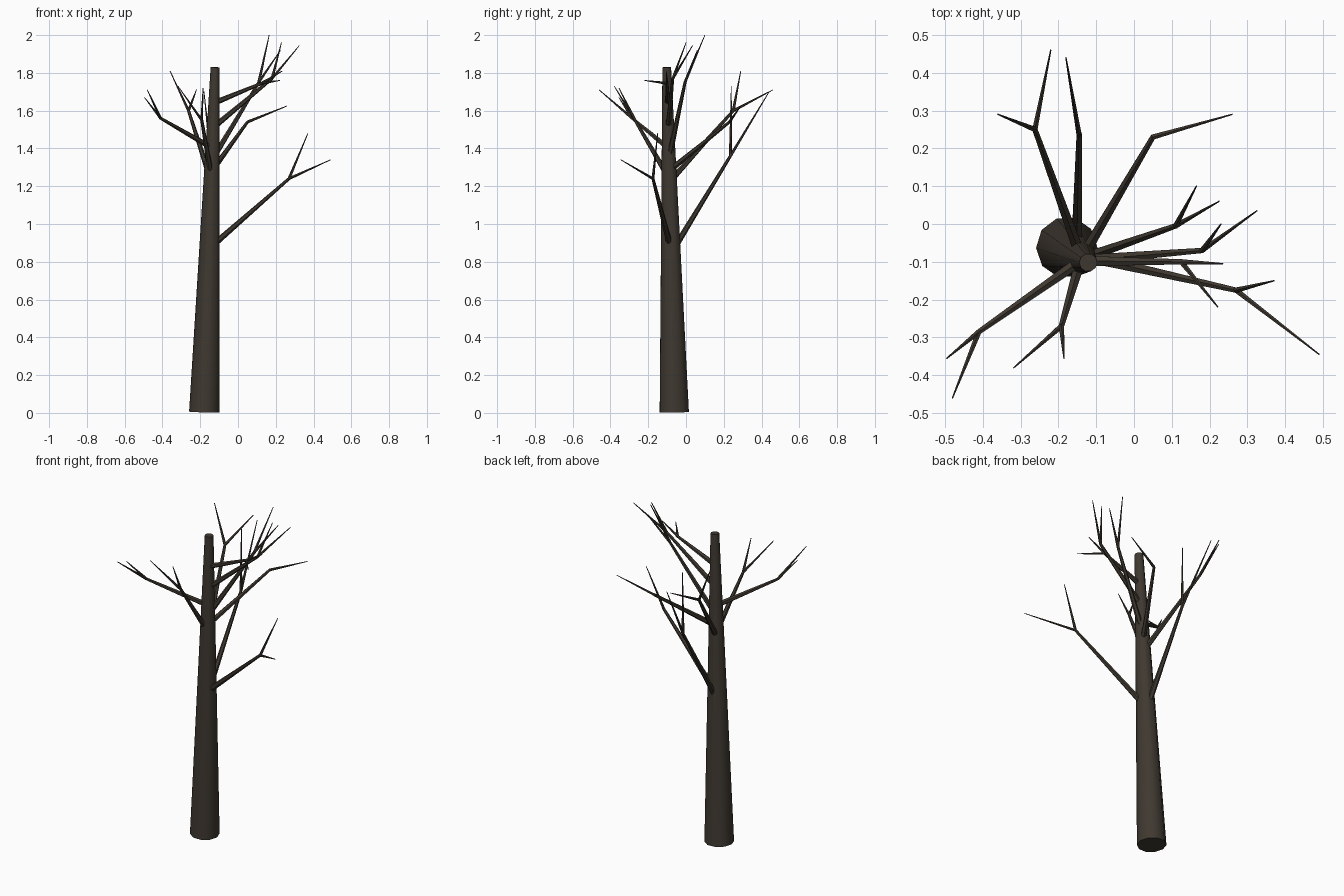
import bpy, bmesh, math
from mathutils import Vector, Matrix

if "Cube" in bpy.data.objects:
    bpy.data.objects.remove(bpy.data.objects["Cube"], do_unlink=True)

# Single dark bark colour
bark = bpy.data.materials.new("dark_bark")
bark.use_nodes = True
colour = (0.05, 0.04, 0.03, 1)
bark.diffuse_color = colour
bsdf = bark.node_tree.nodes["Principled BSDF"]
bsdf.inputs["Base Color"].default_value = colour
bsdf.inputs["Roughness"].default_value = 0.9


def limb(bm, start, end, r1, r2, sides):
    """Add a tapered round limb between two points."""
    start, end = Vector(start), Vector(end)
    axis = end - start
    turn = axis.to_track_quat("Z", "Y").to_matrix().to_4x4()
    bmesh.ops.create_cone(bm, cap_ends=True, segments=sides, radius1=r1, radius2=r2,
                          depth=axis.length,
                          matrix=Matrix.Translation((start + end) / 2) @ turn)


def finish(bm, name):
    mesh = bpy.data.meshes.new(name)
    bm.to_mesh(mesh)
    bm.free()
    mesh.materials.append(bark)
    obj = bpy.data.objects.new(name, mesh)
    bpy.context.collection.objects.link(obj)
    bpy.ops.object.select_all(action="DESELECT")
    obj.select_set(True)
    bpy.context.view_layer.objects.active = obj
    bpy.ops.object.shade_smooth_by_angle(angle=math.radians(50))


# Leaning, tapered trunk
FOOT, CROWN = Vector((-0.178, -0.062, 0.004)), Vector((-0.121, -0.102, 1.83))
bm = bmesh.new()
limb(bm, FOOT, CROWN, 0.081, 0.024, 10)
finish(bm, "trunk")

# Branches: height on the trunk, fork point, twig tips
branches = {
    "low_left_branch": (0.87, (0.27, -0.175, 1.24), [(0.37, -0.15, 1.48), (0.49, -0.345, 1.34)]),
    "low_back_branch": (0.84, (-0.145, 0.235, 1.36), [(-0.18, 0.44, 1.7), (-0.145, 0.24, 1.73)]),
    "back_right_branch": (1.22, (-0.262, 0.25, 1.6), [(-0.36, 0.29, 1.81), (-0.22, 0.46, 1.71)]),
    "back_left_branch": (1.28, (0.05, 0.23, 1.54), [(0.26, 0.29, 1.625)]),
    "front_right_branch": (1.4, (-0.41, -0.285, 1.56), [(-0.495, -0.355, 1.67), (-0.48, -0.46, 1.71)]),
    "front_branch": (1.24, (-0.192, -0.27, 1.55), [(-0.318, -0.38, 1.73), (-0.185, -0.355, 1.72)]),
    "upper_back_branch": (1.34, (0.11, -0.005, 1.75), [(0.165, 0.1, 2.0), (0.225, 0.06, 1.92)]),
    "upper_left_branch": (1.51, (0.18, -0.07, 1.77), [(0.325, 0.035, 1.945), (0.23, 0.0, 1.96)]),
    "top_branch": (1.64, (0.125, -0.1, 1.745), [(0.235, -0.105, 1.81), (0.222, -0.22, 1.76)]),
}
for name, (height, fork, tips) in branches.items():
    bm = bmesh.new()
    root = FOOT.lerp(CROWN, height / CROWN.z)
    limb(bm, root, fork, 0.019 - 0.004 * height / CROWN.z, 0.008, 6)
    for tip in tips:
        limb(bm, fork, tip, 0.008, 0.002, 6)
    finish(bm, name)
